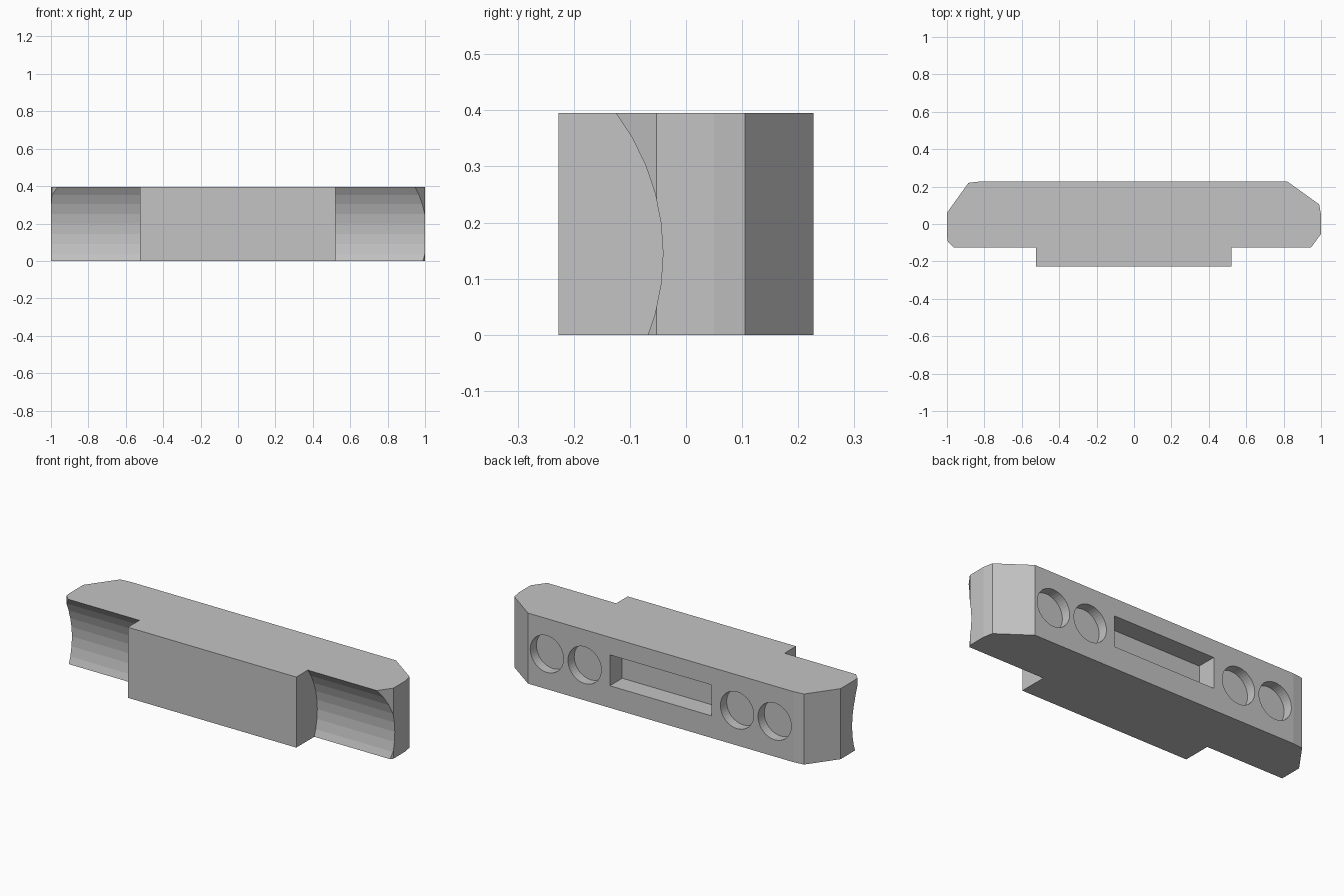
import bpy, bmesh, math

if "Cube" in bpy.data.objects:
    bpy.data.objects.remove(bpy.data.objects["Cube"])

HEIGHT = 0.395
BACK = 0.227

grey = bpy.data.materials.new("plain grey")
grey.diffuse_color = (0.55, 0.55, 0.55, 1)
grey.use_nodes = True
grey.node_tree.nodes["Principled BSDF"].inputs["Base Color"].default_value = grey.diffuse_color


def make_prism(name, outline, height):
    """Extrude a plan outline upward from z = 0."""
    bm = bmesh.new()
    face = bm.faces.new([bm.verts.new((x, y, 0)) for x, y in outline])
    ext = bmesh.ops.extrude_face_region(bm, geom=[face])
    verts = [v for v in ext["geom"] if isinstance(v, bmesh.types.BMVert)]
    bmesh.ops.translate(bm, vec=(0, 0, height), verts=verts)
    bmesh.ops.recalc_face_normals(bm, faces=bm.faces)
    mesh = bpy.data.meshes.new(name)
    bm.to_mesh(mesh)
    bm.free()
    mesh.materials.append(grey)
    obj = bpy.data.objects.new(name, mesh)
    bpy.context.collection.objects.link(obj)
    return obj


def cut(target, cutter):
    """Subtract the cutter from the target and remove it."""
    cutter.hide_render = True
    cutter.data.materials.append(grey)
    mod = target.modifiers.new("cut", "BOOLEAN")
    mod.operation = "DIFFERENCE"
    mod.solver = "EXACT"
    mod.object = cutter
    bpy.context.view_layer.objects.active = target
    bpy.ops.object.modifier_apply(modifier=mod.name)
    bpy.data.objects.remove(cutter)


def cylinder(radius, depth, location, rotation, sides):
    bpy.ops.mesh.primitive_cylinder_add(vertices=sides, radius=radius, depth=depth,
                                        location=location, rotation=rotation)
    return bpy.context.object


def box(size, location):
    bpy.ops.mesh.primitive_cube_add(size=1, location=location)
    obj = bpy.context.object
    obj.scale = size
    bpy.context.view_layer.update()
    return obj


# Bar with bevelled ends
body = make_prism("bar_body", [
    (-0.87, -BACK), (0.872, -BACK), (1.0, -0.053), (1.0, 0.05), (0.99, 0.105),
    (0.82, BACK), (-0.825, BACK), (-0.885, 0.22), (-1.0, 0.06),
    (-1.0, -0.065), (-0.995, -0.095), (-0.965, -0.125)], HEIGHT)

# Concave hollows on the front of both ends, leaving the central block
for inner, side in ((0.52, 1), (0.523, -1)):
    cut(body, cylinder(0.414, 0.7, (side * (inner + 0.35), -0.455, 0.145),
                       (0, math.pi / 2, 0), 48))

# Round blind holes in the back
for x in (-0.708, -0.475, 0.469, 0.703):
    cut(body, cylinder(0.103, 0.11, (x, BACK, 0.197), (math.pi / 2, 0, 0), 40))

# Rectangular slot in the back
cut(body, box((0.63, 0.22, 0.173), (-0.002, BACK, 0.21)))
